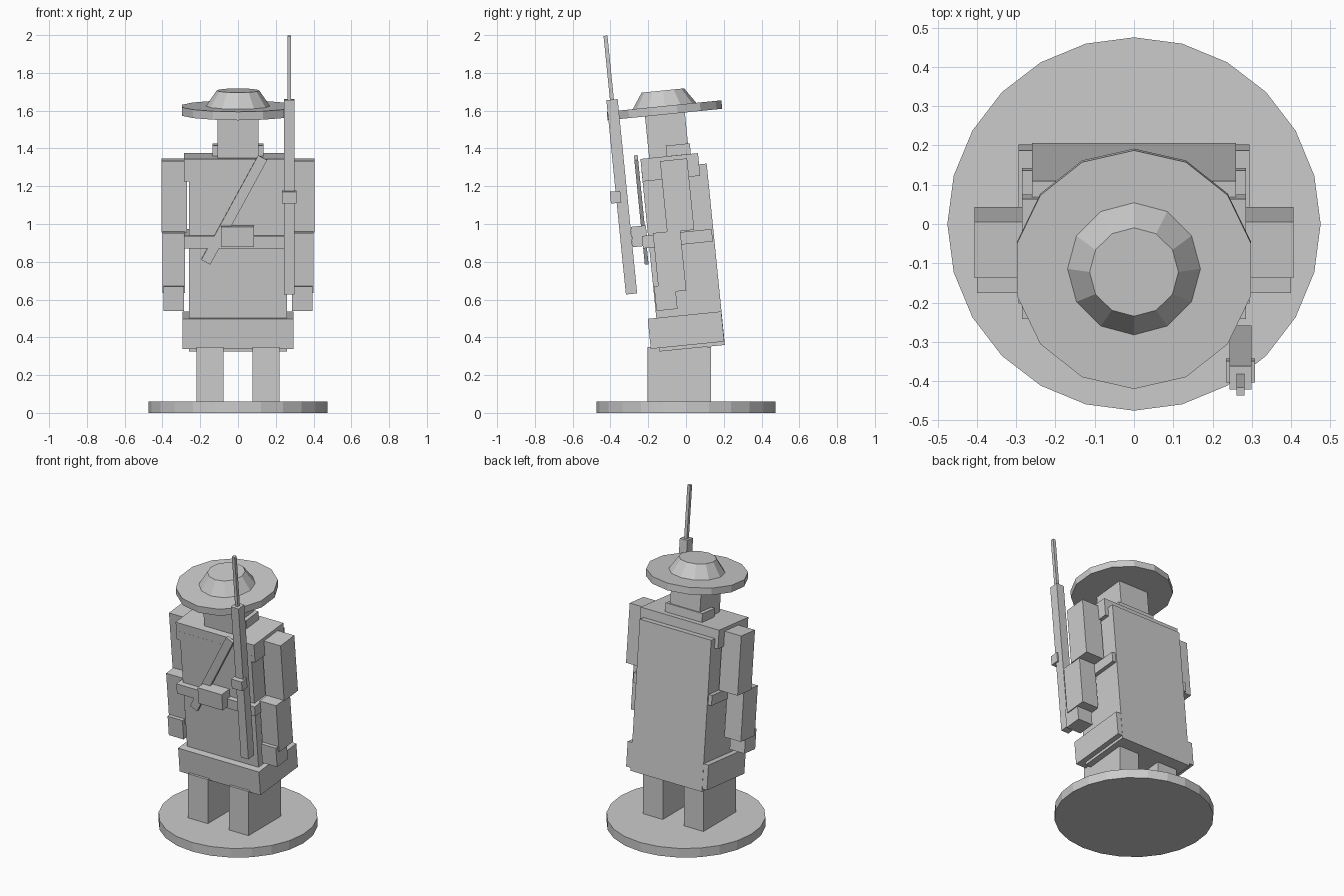
import bpy
from mathutils import Matrix

LEAN = 0.1  # the whole figure leans forward (radians)


def place(obj, name, pos, lean, roll=0.0):
    obj.name = name
    obj.matrix_world = (Matrix.Translation(pos) @ Matrix.Rotation(lean, 4, 'X')
                        @ Matrix.Rotation(roll, 4, 'Y'))
    return obj


def box(name, pos, size, lean=LEAN, roll=0.0):
    bpy.ops.mesh.primitive_cube_add(size=1)
    obj = bpy.context.object
    obj.data.transform(Matrix.Diagonal((*size, 1)))
    return place(obj, name, pos, lean, roll)


def cone(name, pos, r1, r2, height, sides, lean=LEAN):
    bpy.ops.mesh.primitive_cone_add(vertices=sides, radius1=r1, radius2=r2, depth=height)
    return place(bpy.context.object, name, pos, lean)


# Round stand
cone("base", (0, 0, 0.03), 0.475, 0.475, 0.06, 24, lean=0)

# Paired limbs
for side, s in (("left", -1), ("right", 1)):
    box(f"{side}_leg", (s * 0.148, -0.036, 0.205), (0.143, 0.336, 0.29), lean=0)
    box(f"{side}_upper_arm", (s * 0.338, -0.047, 1.151), (0.136, 0.144, 0.38))
    box(f"{side}_forearm", (s * 0.34, -0.087, 0.80), (0.12, 0.146, 0.32))
    box(f"{side}_hand", (s * 0.34, -0.107, 0.61), (0.108, 0.112, 0.13))

# Coat, hem and shoulders
box("coat", (0, -0.015, 0.8225), (0.52, 0.347, 0.965))
box("coat_hem", (0, 0.0, 0.438), (0.588, 0.391, 0.16))
box("shoulders", (0, -0.083, 1.30), (0.57, 0.306, 0.12))

# Belt, pouch and diagonal strap
box("belt", (0, -0.046, 0.922), (0.57, 0.372, 0.066))
box("belt_pouch", (-0.002, -0.247, 0.935), (0.176, 0.08, 0.108))
box("chest_strap", (-0.02, -0.237, 1.075), (0.054, 0.02, 0.632), roll=0.497)

# Head, collar and hat
box("head", (0, -0.101, 1.475), (0.217, 0.212, 0.27))
box("collar", (0, -0.041, 1.393), (0.268, 0.128, 0.056))
cone("hat_brim", (0, -0.114, 1.602), 0.305, 0.305, 0.045, 14)
cone("hat_crown", (0, -0.118, 1.665), 0.17, 0.113, 0.084, 12)

# Rifle held upright at the front
box("rifle_stock", (0.271, -0.34, 1.144), (0.055, 0.06, 1.034))
box("rifle_barrel", (0.271, -0.409, 1.825), (0.02, 0.021, 0.345))
box("rifle_band", (0.271, -0.373, 1.142), (0.075, 0.055, 0.063))
